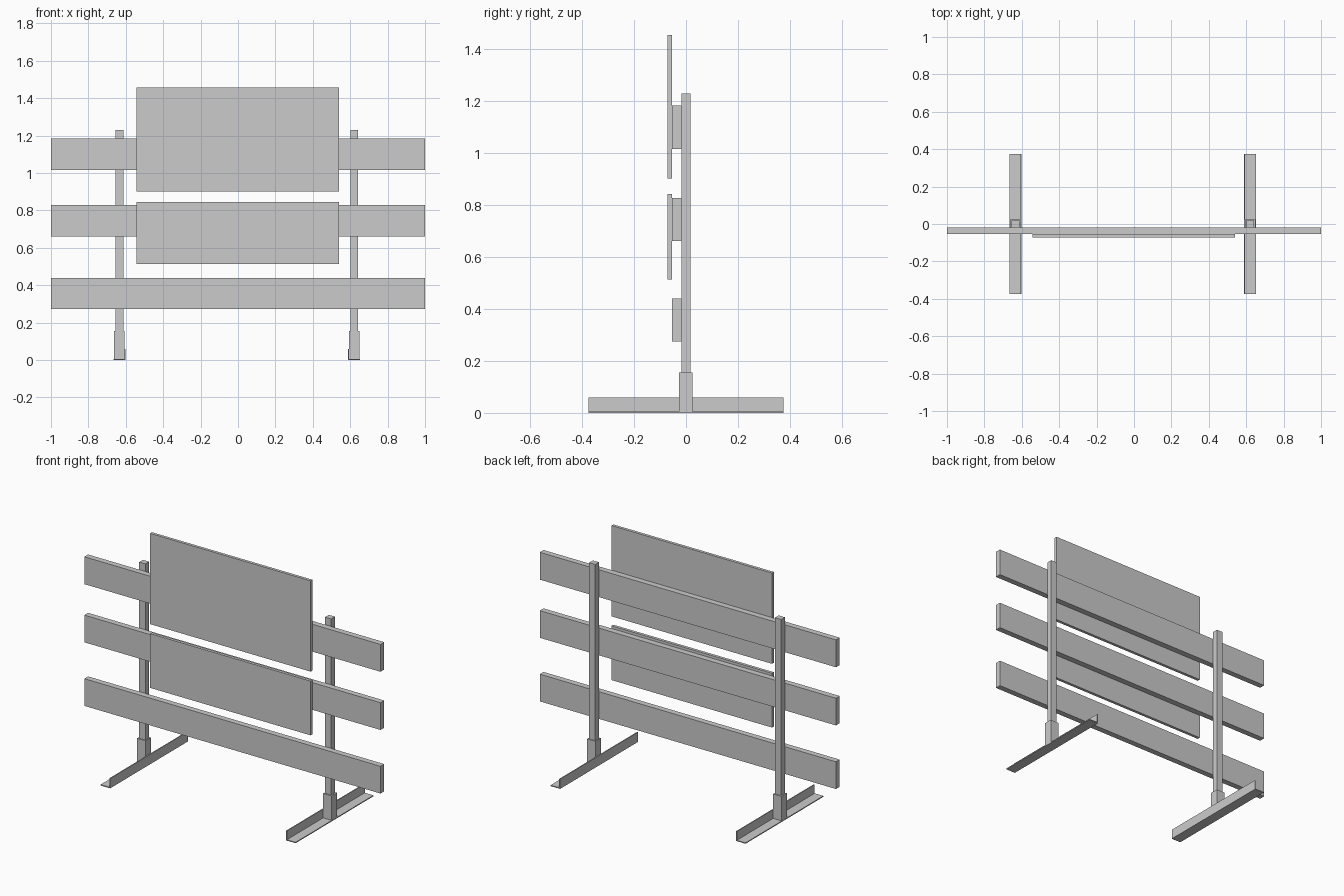
import bpy, bmesh

if "Cube" in bpy.data.objects:
    bpy.data.objects.remove(bpy.data.objects["Cube"])


def prism(name, profile, axis, lo, hi):
    """Extrude a closed 2D profile: axis 'y' uses (x, z), axis 'z' uses (x, y)."""
    bm = bmesh.new()

    def point(p, d):
        return (p[0], d, p[1]) if axis == 'y' else (p[0], p[1], d)

    face = bm.faces.new([bm.verts.new(point(p, lo)) for p in profile])
    ext = bmesh.ops.extrude_face_region(bm, geom=[face])
    verts = [g for g in ext['geom'] if isinstance(g, bmesh.types.BMVert)]
    shift = (0, hi - lo, 0) if axis == 'y' else (0, 0, hi - lo)
    bmesh.ops.translate(bm, verts=verts, vec=shift)
    bmesh.ops.recalc_face_normals(bm, faces=bm.faces[:])
    me = bpy.data.meshes.new(name)
    bm.to_mesh(me)
    bm.free()
    ob = bpy.data.objects.new(name, me)
    bpy.context.collection.objects.link(ob)
    return ob


def box(name, x, y, z):
    rect = [(x[0], y[0]), (x[1], y[0]), (x[1], y[1]), (x[0], y[1])]
    return prism(name, rect, 'z', z[0], z[1])


# Horizontal barrier planks
for label, z in (("lower", (0.274, 0.44)), ("middle", (0.662, 0.828)),
                 ("upper", (1.017, 1.184))):
    box(label + "_plank", (-1, 1), (-0.054, -0.018), z)

# Thin sign panels on the planks
for label, z in (("lower", (0.513, 0.844)), ("upper", (0.902, 1.456))):
    box(label + "_sign_panel", (-0.543, 0.541), (-0.072, -0.054), z)

# Posts, sleeves and angle-iron feet, mirrored outward from the stand centre
CENTRE = -0.0065
T = 0.006
for label, s in (("left", -1), ("right", 1)):
    def X(d):
        return CENTRE + s * d

    box(label + "_post", sorted((X(0.607), X(0.648))), (-0.018, 0.018), (T, 1.23))
    box(label + "_sleeve", sorted((X(0.600), X(0.657))), (-0.026, 0.025), (T, 0.155))
    angle = [(X(0.594), 0), (X(0.658), 0), (X(0.658), T),
             (X(0.594 + T), T), (X(0.594 + T), 0.06), (X(0.594), 0.06)]
    prism(label + "_angle_foot", angle, 'y', -0.375, 0.375)
